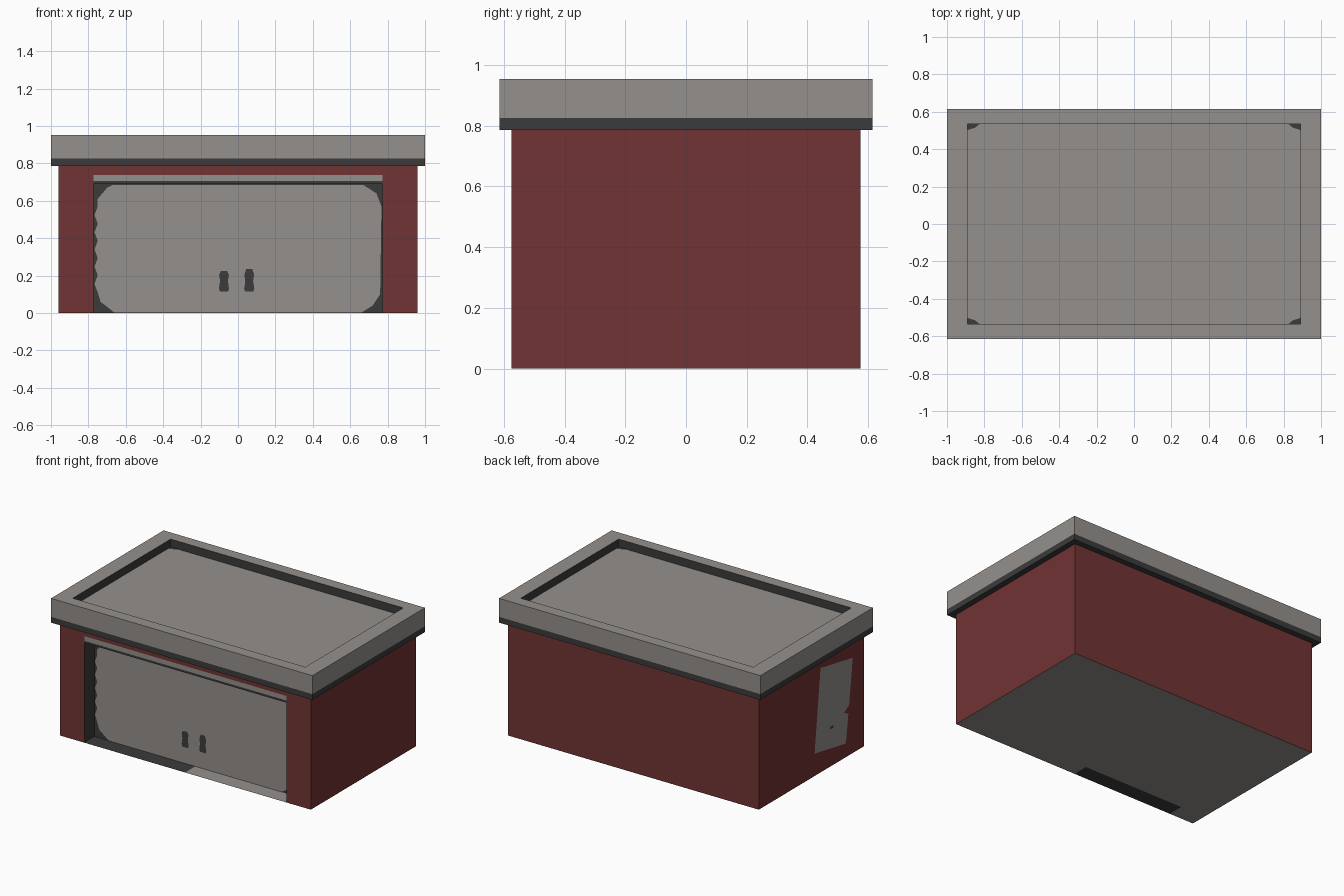
import bpy, bmesh, math

if "Cube" in bpy.data.objects:
    bpy.data.objects.remove(bpy.data.objects["Cube"])


def material(name, rgb):
    m = bpy.data.materials.new(name)
    m.diffuse_color = (*rgb, 1)
    m.use_nodes = True
    m.node_tree.nodes["Principled BSDF"].inputs["Base Color"].default_value = m.diffuse_color
    return m


MATS = [material("brick_red", (0.165, 0.033, 0.033)),
        material("concrete_grey", (0.296, 0.279, 0.262)),
        material("dark_grey", (0.044, 0.044, 0.044))]
RED, GREY, DARK = 0, 1, 2


def build(name, faces):
    """Make an object from (colour, corner list) pairs."""
    bm = bmesh.new()
    for colour, pts in faces:
        f = bm.faces.new([bm.verts.new(p) for p in pts])
        f.material_index = colour
    bmesh.ops.remove_doubles(bm, verts=bm.verts, dist=1e-5)
    me = bpy.data.meshes.new(name)
    bm.to_mesh(me)
    bm.free()
    for m in MATS:
        me.materials.append(m)
    ob = bpy.data.objects.new(name, me)
    bpy.context.collection.objects.link(ob)
    return ob


def front(x0, x1, z0, z1, y):
    return [(x0, y, z0), (x1, y, z0), (x1, y, z1), (x0, y, z1)]


def flat(x0, x1, y0, y1, z, up=True):
    p = [(x0, y0, z), (x1, y0, z), (x1, y1, z), (x0, y1, z)]
    return p if up else p[::-1]


def side(x, y0, y1, z0, z1, right=True):
    p = [(x, y0, z0), (x, y1, z0), (x, y1, z1), (x, y0, z1)]
    return p if right else p[::-1]


W, D, H = 0.96, 0.575, 0.785        # wall half width, half depth, height
OX, OZ, RY = 0.773, 0.69, -0.465    # opening half width, top, recessed plane

# Outer walls with the front opening
build("walls", [
    (RED, side(W, -D, D, 0, H)),
    (RED, side(-W, -D, D, 0, H, False)),
    (RED, front(-W, W, 0, H, D)[::-1]),
    (RED, front(-W, -OX, 0, H, -D)),
    (RED, front(OX, W, 0, H, -D)),
    (RED, front(-OX, OX, 0.737, H, -D)),
])

# Lintel band over the opening
build("lintel", [(GREY, front(-OX, OX, 0.705, 0.737, -D)),
                 (DARK, front(-OX, OX, OZ, 0.705, -D))])

# Recess lining
build("door_recess", [
    (DARK, side(-OX, -D, RY, 0, OZ)),
    (DARK, side(OX, -D, RY, 0, OZ, False)),
    (DARK, flat(-OX, OX, -D, RY, OZ, False)),
    (DARK, front(-OX, OX, 0, OZ, RY)),
    (DARK, flat(-OX, 0, -D, RY, 0.002)),
    (GREY, flat(0, OX, -D, RY, 0.002)),
])

# Underside of the building
build("base", [
    (GREY, flat(-W, W, RY, D, 0, False)),
    (GREY, flat(-W, -OX, -D, RY, 0, False)),
    (DARK, flat(-OX, 0, -D, RY, 0, False)),
    (GREY, flat(0, W, -D, RY, 0, False)),
])

# Light door face with worn corners and a scalloped left edge
outline = [(-0.66, 0.002), (0.66, 0.002), (0.72, 0.04), (0.76, 0.10),
           (0.767, 0.57), (0.74, 0.64), (0.67, 0.685), (-0.67, 0.685),
           (-0.70, 0.67), (-0.75, 0.61)]
for i in range(11):
    outline.append((-0.767 if i % 2 else -0.75, 0.57 - i * 0.046))
outline += [(-0.735, 0.06)]
build("door", [(GREY, [(x, RY - 0.003, z) for x, z in outline])])

# Door handles, slightly waisted
handles = []
for cx, top in ((-0.075, 0.225), (0.06, 0.235)):
    half = [(0.022, 0.115), (0.027, 0.13), (0.021, 0.17), (0.026, 0.205), (0.016, top)]
    pts = [(cx + a, z) for a, z in half] + [(cx - a, z) for a, z in half[::-1]]
    handles.append((DARK, [(x, RY - 0.006, z) for x, z in pts]))
build("door_handles", handles)

# Tilted notched panel on the left wall
panel = [(-0.03, 0.157), (-0.095, 0.724), (-0.447, 0.662), (-0.408, 0.35),
         (-0.35, 0.315), (-0.40, 0.295), (-0.372, 0.097)]
build("side_panel", [(GREY, [(-W - 0.003, y, z) for y, z in panel])])
dot = [(-0.215 + 0.022 * math.cos(a), 0.25 + 0.01 * math.sin(a))
       for a in (i * math.pi / 4 for i in range(8))]
build("panel_mark", [(DARK, [(-W - 0.005, y, z + 0.02) for y, z in dot[::-1]])])

# Roof: stacked rectangular rings from eave to sunken top
rings = [(0.96, 0.575, 0.785), (1, 0.615, 0.785), (1, 0.615, 0.825),
         (1, 0.615, 0.953), (0.89, 0.535, 0.953), (0.89, 0.535, 0.898)]
band_colours = [DARK, DARK, GREY, GREY, DARK]
corners = [(-1, -1), (1, -1), (1, 1), (-1, 1)]
roof = []
for a, b, colour in zip(rings, rings[1:], band_colours):
    for i in range(4):
        (sx, sy), (tx, ty) = corners[i], corners[(i + 1) % 4]
        roof.append((colour, [(sx * a[0], sy * a[1], a[2]), (tx * a[0], ty * a[1], a[2]),
                              (tx * b[0], ty * b[1], b[2]), (sx * b[0], sy * b[1], b[2])]))
roof.append((GREY, flat(-0.89, 0.89, -0.535, 0.535, 0.898)))
build("roof", roof)

# Dark grime in the roof corners
grime = []
for sx, sy in corners:
    pts = [(0.89, 0.535), (0.825, 0.535), (0.85, 0.515), (0.89, 0.502)]
    pts = [(sx * x, sy * y, 0.900) for x, y in pts]
    grime.append((DARK, pts if sx * sy > 0 else pts[::-1]))
build("roof_corner_grime", grime)
